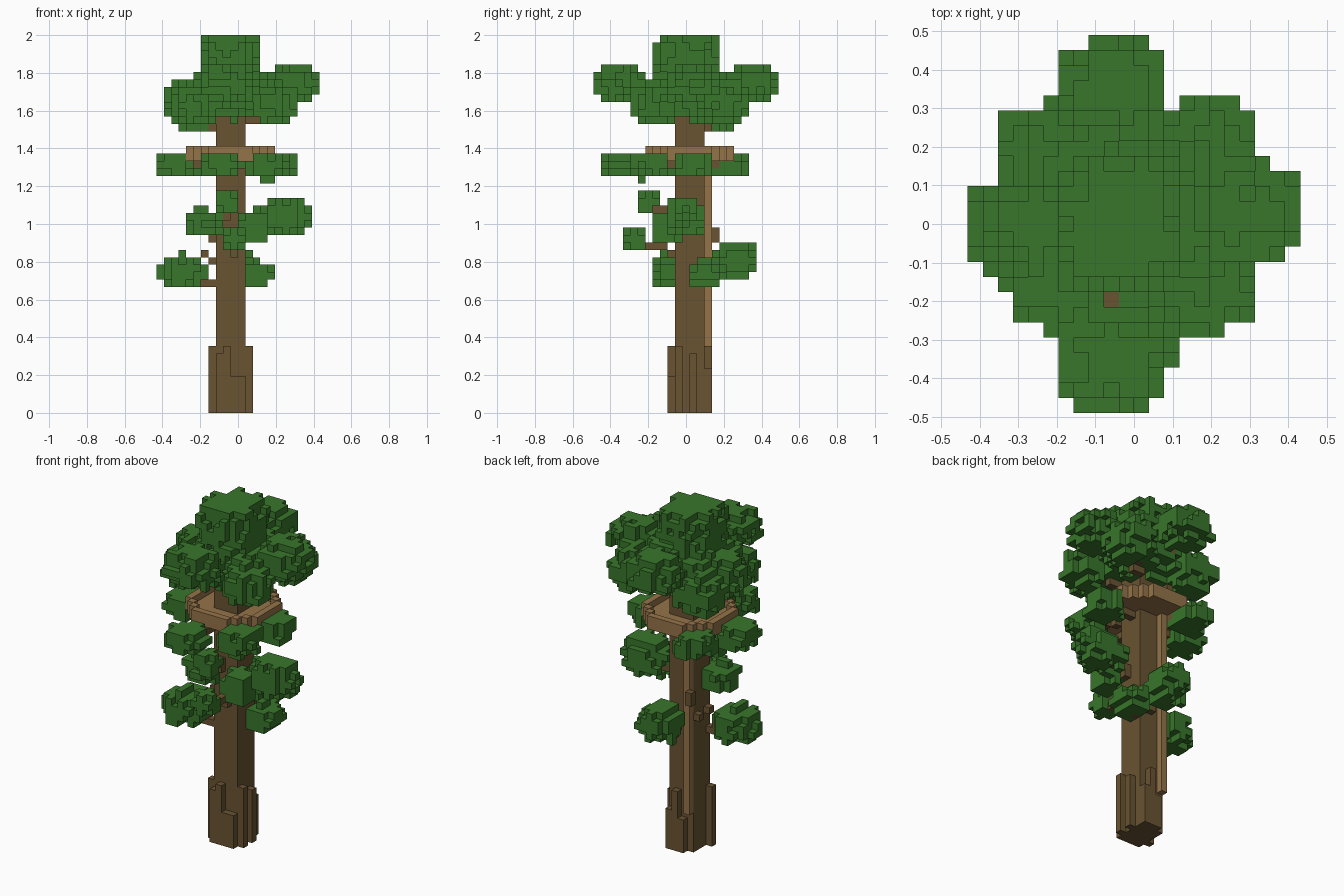
import bpy, bmesh, random
from mathutils import Vector

random.seed(11)
V = 2 / 51  # edge of one block

cube = bpy.data.objects.get("Cube")
if cube:
    bpy.data.objects.remove(cube)


def material(name, rgb):
    m = bpy.data.materials.new(name)
    m.use_nodes = True
    m.diffuse_color = (*rgb, 1)
    m.node_tree.nodes["Principled BSDF"].inputs["Base Color"].default_value = (*rgb, 1)
    return m


BARK = material("bark brown", (0.142, 0.087, 0.032))
PLANK = material("plank brown", (0.3, 0.174, 0.067))
LEAF = material("leaf green", (0.039, 0.18, 0.023))


def block(x0, x1, y0, y1, z0, z1):
    return {(i, j, k) for i in range(x0, x1) for j in range(y0, y1) for k in range(z0, z1)}


def branch(start, end):
    """One-block-thick stepped line."""
    a, b = Vector(start), Vector(end)
    steps = int((b - a).length * 2) + 1
    return {tuple(round(c) for c in a.lerp(b, s / steps)) for s in range(steps + 1)}


def clump(cx, cy, cz, rx, ry, rz, power=2.15):
    """Bumpy rounded clump of blocks."""
    cells = set()
    for i, j, k in sorted(block(int(cx - rx) - 2, int(cx + rx) + 2, int(cy - ry) - 2,
                                int(cy + ry) + 2, int(cz - rz) - 2, int(cz + rz) + 2)):
        off = (i + .5 - cx) / rx, (j - cy) / ry, (k + .5 - cz) / rz
        d = sum(abs(o) ** power for o in off) ** (1 / power)
        if d < 1 + random.uniform(-.2, .1) and max(map(abs, off)) < 1:
            cells.add((i, j, k))
    return cells


SIDES = [(a, s) for a in range(3) for s in (0, 1)]


def build(name, cells, mat):
    """Turn a set of blocks into a mesh of its outer faces."""
    bm = bmesh.new()
    verts = {}
    for cell in sorted(cells):
        for axis, side in SIDES:
            near = list(cell)
            near[axis] += 2 * side - 1
            if tuple(near) in cells:
                continue
            u, w = (axis + 1) % 3, (axis + 2) % 3
            ring = []
            for du, dw in ((0, 0), (1, 0), (1, 1), (0, 1)):
                p = list(cell)
                p[axis] += side
                p[u] += du
                p[w] += dw
                p = tuple(p)
                if p not in verts:
                    verts[p] = bm.verts.new((p[0] * V, (p[1] - .5) * V, p[2] * V))
                ring.append(verts[p])
            bm.faces.new(ring if side else ring[::-1])
    mesh = bpy.data.meshes.new(name)
    bm.to_mesh(mesh)
    bm.free()
    mesh.materials.append(mat)
    ob = bpy.data.objects.new(name, mesh)
    bpy.context.collection.objects.link(ob)


# Trunk with buttress roots of uneven height on each side
trunk = block(-3, 1, -1, 3, 0, 42)
for n, (front, back, left, right) in enumerate(
        [(8, 0, 9, 9), (9, 5, 0, 0), (5, 9, 8, 0), (5, 6, 0, 0)]):
    trunk |= block(n - 3, n - 2, -2, -1, 0, front)
    trunk |= block(n - 3, n - 2, 3, 4, 0, back)
    trunk |= block(1, 2, n - 1, n, 0, left)
    trunk |= block(-4, -3, n - 1, n, 0, right)

# Ladder strip up the back
ladder = block(-3, -2, 3, 4, 6, 34)

# Octagonal lookout platform with a raised rim
deck = set()
for i, j, k in block(-7, 5, -5, 7, 34, 36):
    x, y = abs(i + 1.5), abs(j - .5)
    if x + y < 9 and (k == 34 or max(x, y) > 5 or x + y > 7):
        deck.add((i, j, k))

# Foliage clumps: centre, then radii
crown = [(-1, 0, 46.5, 4.5, 4.8, 7), (-1, .5, 42.7, 6.4, 6.6, 3.8)]
crown_lobes = [
    (7.4, .7, 44.5, 3.7, 3.5, 2.7), (-6.5, .5, 42.3, 3.6, 3.4, 2.9),
    (-1.3, -9, 44.5, 3.9, 3.6, 2.7), (-1.3, 9, 44.5, 3.8, 3.6, 2.7),
    (5, 5.3, 41.7, 3.3, 3.4, 2.9), (-5.8, 4.8, 40.9, 3.3, 3.2, 2.9),
    (-5.3, -4, 41.7, 3.4, 3.2, 2.9), (4.8, -4.3, 41.7, 3.2, 3.2, 2.9)]
middle = [
    (-8.5, 0, 33.5, 2.7, 2.7, 1.95), (-2, -9, 33.5, 2.8, 2.8, 1.95),
    (4, -5, 33.45, 2.8, 2.8, 2), (5.8, .6, 33.5, 2.7, 2.7, 1.95),
    (-5.4, 5.6, 33.45, 2.8, 2.9, 2)]
lower = [
    (6.2, 0, 26.6, 3.9, 2.8, 2.6), (-4.5, -1.5, 25.6, 2.6, 2.7, 2.1),
    (2.2, -2.6, 25.2, 2.6, 2.4, 2.2), (-1.5, -5, 28.5, 1.8, 1.8, 1.8),
    (-.5, -7, 23.5, 2, 1.8, 1.8), (-7.4, -1.6, 19.2, 3.4, 3, 2.5),
    (2.8, 2.7, 18.7, 2.5, 2.6, 2), (-.5, 6.7, 20.6, 2.8, 3, 2.7)]

# Branches run from the trunk to every clump
limbs = branch((-4, 2, 20), (-5, 1, 21)) | branch((-3, 3, 22), (-4, 4, 24))
for group, drop in ((crown_lobes, 3), (middle, 0), (lower, 2)):
    for x, y, z, *_ in group:
        start = (min(max(x, -3), 0), min(max(y, -1), 2), z - drop - .5)
        limbs |= branch(start, (x - .5, y, z - .5))
limbs -= trunk | ladder | deck
wood = trunk | ladder | deck | limbs

build("trunk", trunk, BARK)
build("branches", limbs, BARK)
build("ladder", ladder - trunk, PLANK)
build("platform", deck - trunk, PLANK)

for name, group in (("crown_leaves", crown + crown_lobes),
                    ("middle_leaves", middle), ("lower_leaves", lower)):
    leaves = set()
    for c in group:
        leaves |= clump(*c)
    build(name, {c for c in leaves if c not in wood and c[2] < 51}, LEAF)
